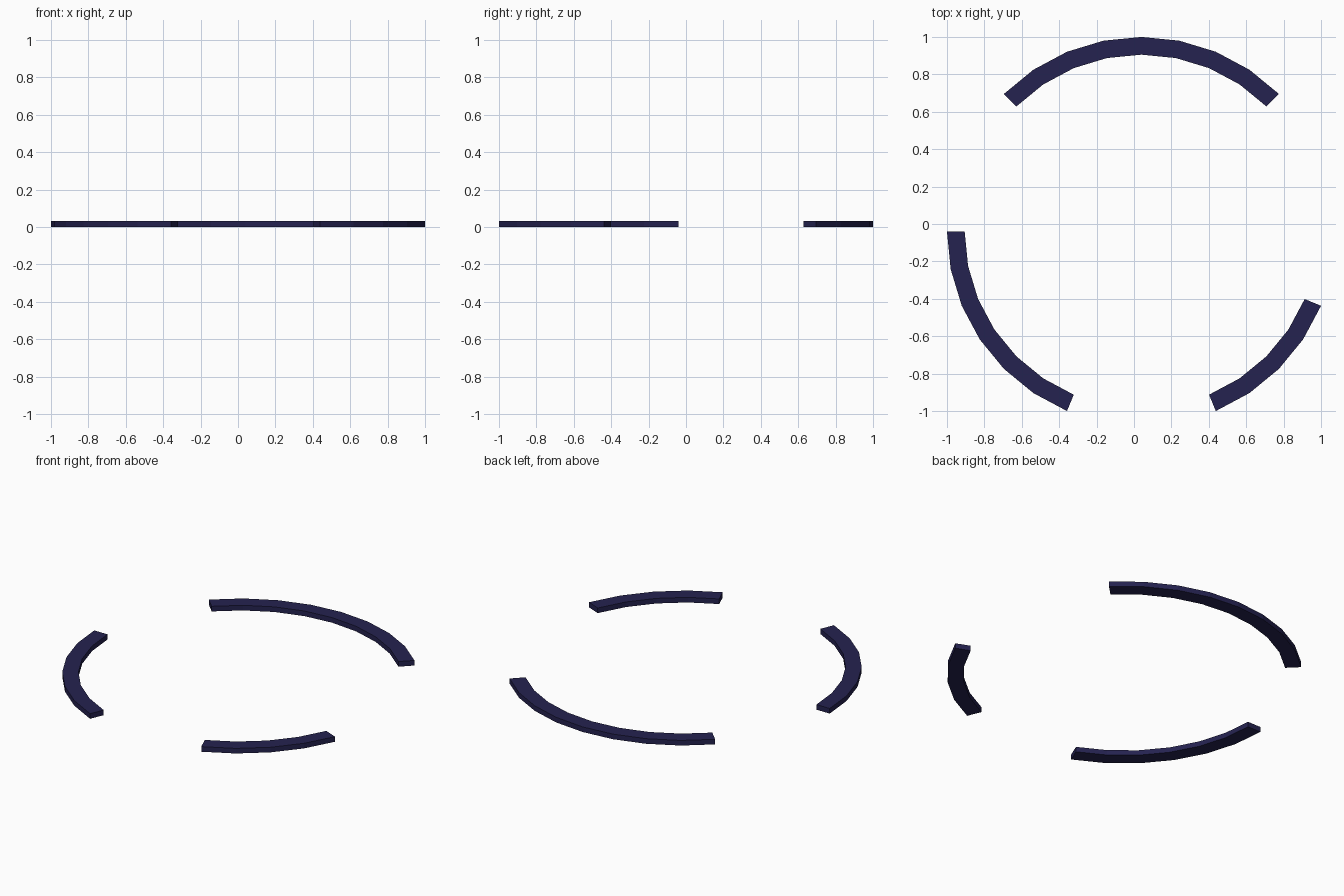
import bpy, bmesh
from math import cos, sin, radians

if "Cube" in bpy.data.objects:
    bpy.data.objects.remove(bpy.data.objects["Cube"])

STEP = 11.25                      # 32-sided circle
R_OUT, R_IN, HEIGHT = 1.0396, 0.945, 0.033
CX, CY = 0.0396, -0.0396          # ring centre, offset because of the gaps

navy = bpy.data.materials.new("navy")
navy.diffuse_color = (0.018, 0.016, 0.08, 1)
navy.use_nodes = True
navy.node_tree.nodes["Principled BSDF"].inputs["Base Color"].default_value = navy.diffuse_color


def arc(name, start, segments):
    """Flat-shaded ring segment with a rectangular cross-section."""
    bm = bmesh.new()
    profile = [(R_IN, 0), (R_OUT, 0), (R_OUT, HEIGHT), (R_IN, HEIGHT)]
    rings = []
    for i in range(segments + 1):
        a = radians(start + i * STEP)
        rings.append([bm.verts.new((CX + r * cos(a), CY + r * sin(a), z))
                      for r, z in profile])
    for a, b in zip(rings, rings[1:]):
        for j in range(4):
            k = (j + 1) % 4
            bm.faces.new((a[j], a[k], b[k], b[j]))
    bm.faces.new(rings[0])
    bm.faces.new(rings[-1][::-1])
    bmesh.ops.recalc_face_normals(bm, faces=bm.faces)
    mesh = bpy.data.meshes.new(name)
    bm.to_mesh(mesh)
    bm.free()
    mesh.materials.append(navy)
    bpy.context.collection.objects.link(bpy.data.objects.new(name, mesh))


# Three pieces of the broken ring
arc("back_arc", 45, 8)
arc("left_arc", 180, 6)
arc("right_arc", 292.5, 4)
